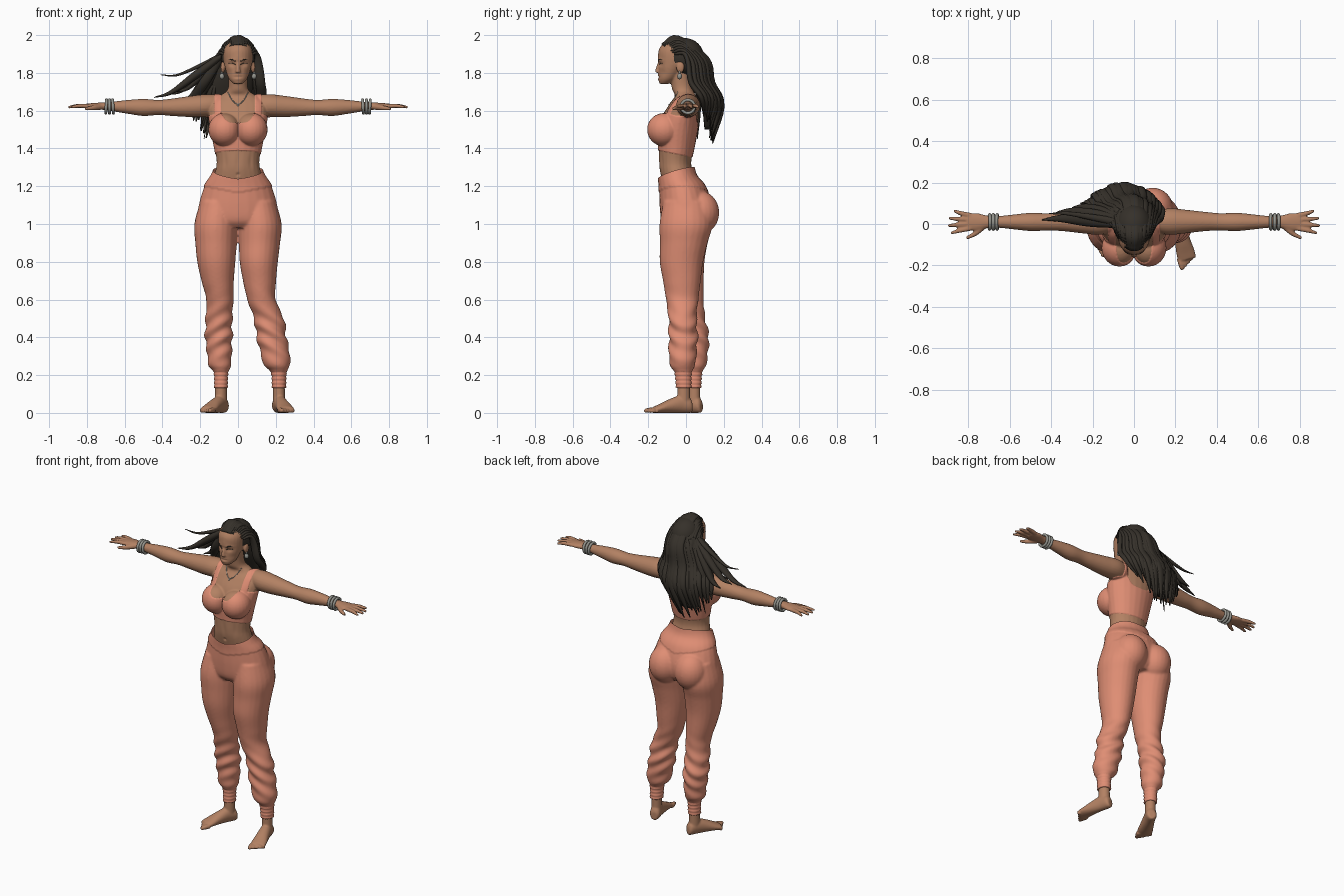
import bpy, bmesh, math, random
from mathutils import Vector, Matrix
from mathutils.bvhtree import BVHTree

random.seed(4)
if "Cube" in bpy.data.objects:
    bpy.data.objects.remove(bpy.data.objects["Cube"])

X, Y, Z = Vector((1, 0, 0)), Vector((0, 1, 0)), Vector((0, 0, 1))


def material(name, r, g, b, rough=0.7):
    m = bpy.data.materials.new(name)
    m.use_nodes = True
    m.diffuse_color = (r, g, b, 1)
    node = m.node_tree.nodes["Principled BSDF"]
    node.inputs["Base Color"].default_value = (r, g, b, 1)
    node.inputs["Roughness"].default_value = rough
    return m


SKIN = material("warm skin", .45, .22, .125)
CLOTH = material("coral cloth", .74, .27, .175)
HAIR = material("dark brown hair", .036, .03, .023)
METAL = material("dull silver", .3, .3, .27, .4)


def smooth_rows(rows, steps):
    """Spline through rows of (x, y, z, radius, radius)."""
    pts = [Vector(r) for r in rows]
    ext = [2 * pts[0] - pts[1]] + pts + [2 * pts[-1] - pts[-2]]
    out = []
    for i in range(len(pts) - 1):
        a, b, c, d = ext[i:i + 4]
        for k in range(steps):
            t = k / steps
            out.append(.5 * (2 * b + (c - a) * t + (2 * a - 5 * b + 4 * c - d) * t * t
                             + (3 * b - a - 3 * c + d) * t ** 3))
    return out + [pts[-1]]


def sweep(bm, rows, axes=None, ref=X, sides=24, steps=5):
    """Loft ellipses along rows, in fixed axes or turned with the path."""
    rows = smooth_rows(rows, steps)
    centres = [Vector(r[:3]) for r in rows]
    rings = []
    for i, r in enumerate(rows):
        if axes:
            u, v = axes
        else:
            t = (centres[min(i + 1, len(rows) - 1)] - centres[max(i - 1, 0)]).normalized()
            v = t.cross(ref).normalized()
            u = v.cross(t)
        ring = []
        for k in range(sides):
            a = math.tau * k / sides
            ring.append(bm.verts.new(centres[i] + u * max(r[3], .001) * math.cos(a)
                                     + v * max(r[4], .001) * math.sin(a)))
        rings.append(ring)
    for lo, hi in zip(rings, rings[1:]):
        for k in range(sides):
            j = (k + 1) % sides
            bm.faces.new((lo[k], lo[j], hi[j], hi[k]))
    bm.faces.new(rings[0][::-1])
    bm.faces.new(rings[-1])


def ball(bm, centre, radii):
    bmesh.ops.create_uvsphere(bm, u_segments=24, v_segments=16, radius=1,
                              matrix=Matrix.LocRotScale(Vector(centre), None, Vector(radii)))


def finish(name, bm, *mats):
    bmesh.ops.recalc_face_normals(bm, faces=bm.faces)
    mesh = bpy.data.meshes.new(name)
    bm.to_mesh(mesh)
    for m in mats:
        mesh.materials.append(m)
    for p in mesh.polygons:
        p.use_smooth = True
    ob = bpy.data.objects.new(name, mesh)
    bpy.context.collection.objects.link(ob)
    return ob


def fuse(bm, voxel, passes):
    """Blend overlapping solids into one continuous surface."""
    ob = finish("blend_helper", bm)
    mod = ob.modifiers.new("Remesh", "REMESH")
    mod.mode, mod.voxel_size = "VOXEL", voxel
    mod = ob.modifiers.new("Smooth", "SMOOTH")
    mod.factor, mod.iterations = .5, passes
    out = bmesh.new()
    out.from_object(ob, bpy.context.evaluated_depsgraph_get())
    bpy.data.objects.remove(ob)
    out.normal_update()
    return out


def cut(bm, rule):
    """Cut clean edges where the rule changes sign."""
    val = {v: rule(v.co) for v in bm.verts}
    new = set()
    for e in list(bm.edges):
        a, b = e.verts
        if val[a] * val[b] < 0:
            t = val[a] / (val[a] - val[b])
            new.add(bmesh.utils.edge_split(e, a, min(max(t, .03), .97))[1])
    for f in list(bm.faces):
        ends = [v for v in f.verts if v in new]
        if len(ends) == 2:
            bmesh.utils.face_split(f, ends[0], ends[1])
    bm.normal_update()


# Torso, neck and head
body = bmesh.new()
sweep(body, [(0, -.03, 1.2, .14, .09), (0, -.052, 1.28, .12, .087), (0, -.058, 1.33, .113, .086),
             (0, -.052, 1.4, .123, .093), (0, -.045, 1.5, .143, .105), (0, -.028, 1.58, .155, .094),
             (0, -.01, 1.64, .15, .073), (0, -.003, 1.68, .095, .056), (0, -.02, 1.715, .054, .054),
             (0, -.035, 1.8, .05, .052)], (X, Y))
sweep(body, [(0, -.115, 1.742, .024, .025), (0, -.1, 1.765, .046, .046), (0, -.085, 1.8, .061, .06),
             (0, -.07, 1.85, .073, .076), (0, -.06, 1.92, .075, .085), (0, -.05, 1.97, .05, .06)], (X, Y))
ball(body, (0, -.05, 1.88), (.078, .1, .1))
sweep(body, [(0, -.14, 1.855, .008, .008), (0, -.15, 1.825, .01, .01), (0, -.152, 1.802, .015, .011)])

for s in (1, -1):
    ball(body, (s * .07, -.115, 1.5), (.083, .087, .085))
    ball(body, (s * .08, -.03, 1.83), (.012, .022, .032))
    # Arm with palm, fingers and thumb
    arm = [(.1, .01, 1.63, .05, .055), (.17, .012, 1.627, .064, .06), (.25, .012, 1.622, .057, .056),
           (.35, .012, 1.618, .046, .046), (.42, .01, 1.617, .042, .04), (.5, .01, 1.617, .044, .045),
           (.58, .01, 1.62, .036, .037), (.66, .01, 1.622, .028, .026), (.71, .01, 1.624, .031, .02),
           (.76, .01, 1.624, .043, .017), (.805, .01, 1.624, .04, .013)]
    sweep(body, [(s * x, y, z, a, b) for x, y, z, a, b in arm], (Y, Z))
    for i, tip in enumerate((.872, .895, .9, .885)):
        sweep(body, [(s * .79, .042 - .021 * i, 1.624, .012, .012),
                     (s * (tip + .8) / 2, .052 - .028 * i, 1.625, .011, .011),
                     (s * tip, .064 - .036 * i, 1.618, .007, .007)], ref=Y, sides=12)
    sweep(body, [(s * .725, -.01, 1.62, .016, .014), (s * .765, -.045, 1.615, .014, .012),
                 (s * .81, -.068, 1.61, .008, .008)], ref=Z, sides=12)
    # Foot with toes, turned outward
    first = len(body.verts)
    sweep(body, [(0, .045, .03, .02, .026), (0, .03, .04, .031, .04), (0, -.02, .046, .034, .046),
                 (0, -.08, .036, .039, .036), (0, -.13, .024, .045, .024), (0, -.165, .016, .044, .016)], (X, Z))
    sweep(body, [(0, 0, .03, .032, .036), (0, 0, .1, .031, .034), (0, 0, .18, .03, .034)], (X, Y))
    for i in range(5):
        side = s * (.018 * i - .035)
        r = .014 - .0015 * i
        sweep(body, [(side, -.15, r, r, r), (side, -.18 + .005 * i, r, r, r),
                     (side, -.207 + .011 * i, r * .8, r * .7, r * .7)], (X, Z), sides=12)
    place, turn = (((.217, -.012, 0), .25) if s > 0 else ((-.09, .042, 0), -.47))
    bmesh.ops.transform(body, matrix=Matrix.Translation(place) @ Matrix.Rotation(turn, 4, "Z"),
                        verts=list(body.verts)[first:])

body = fuse(body, .0055, 3)

# Shallow sculpting on the front: x, z, width, height, depth
dents = [(0, 1.33, .012, .05, .004), (0, 1.262, .007, .008, .008), (0, 1.778, .022, .004, .004),
         (0, 1.787, .016, .005, -.004), (0, 1.767, .014, .005, -.004), (0, 1.5, .014, .05, .006)]
for s in (1, -1):
    dents += [(s * .032, 1.845, .016, .011, .007), (s * .032, 1.868, .022, .007, -.004),
              (s * .065, 1.33, .012, .04, .003), (s * .05, 1.8, .012, .016, .003)]
for v in body.verts:
    if v.co.y < -.09 and abs(v.co.x) < .12 and v.co.z > 1.2:
        v.co.y += sum(d * math.exp(-((v.co.x - x) / w) ** 2 - ((v.co.z - z) / h) ** 2)
                      for x, z, w, h, d in dents)


# Cropped top: hem, scooped neck and shoulder straps
def top_rule(p):
    x = abs(p.x)
    scoop = 1.535 + .05 * min((x / .085) ** 4, 1) - .35 * max(0, x - .12)
    return min(p.z - 1.36 + .2 * p.y, 1.73 - p.z, .19 - x, max(scoop - p.z, .018 - abs(x - .107)))


cut(body, top_rule)
for f in body.faces:
    f.material_index = int(top_rule(f.calc_center_median()) > 0)
raised = [v for v in body.verts if all(f.material_index for f in v.link_faces)]
for v, n in [(v, v.normal.copy()) for v in raised]:
    v.co += n * .004
surface = BVHTree.FromBMesh(body)
finish("body_and_top", body, SKIN, CLOTH)


def on_front(x, z, lift=0):
    return surface.ray_cast(Vector((x, -1, z)), Y)[0].y - lift


# Brows, lash lines and necklace laid on the skin
for s, side in ((1, "left"), (-1, "right")):
    for part, z, r in (("brow", 1.867, .0035), ("lashes", 1.848, .002)):
        bm = bmesh.new()
        sweep(bm, [(s * x, on_front(s * x, z + h), z + h, r * k, .002)
                   for x, h, k in ((.014, -.004, .8), (.032, .003, 1), (.05, .002, .5))],
              ref=Z, sides=8)
        finish(part + "_" + side, bm, HAIR)
bm = bmesh.new()
chain = [(.009 * i, 1.635 + .0018 * i * i) for i in range(-6, 7)]
sweep(bm, [(x, on_front(x, z), z, .0025, .0025) for x, z in chain], ref=Y, sides=8, steps=2)
ball(bm, (0, on_front(0, 1.63), 1.628), (.006, .004, .008))
finish("necklace", bm, METAL)

# Trousers: hips, seat and two separately posed legs
bm = bmesh.new()
sweep(bm, [(0, -.055, 1.34, .122, .095), (0, -.05, 1.29, .128, .095), (0, -.043, 1.25, .146, .103),
           (0, -.02, 1.2, .178, .122), (0, -.002, 1.1, .208, .138), (0, 0, 1.02, .215, .13),
           (0, 0, .98, .2, .1)], (X, Y))
left_leg = [(.105, 0, 1.12, .095, .12), (.117, 0, 1, .114, .14), (.114, -.012, .9, .109, .126),
            (.11, -.024, .8, .101, .115), (.114, -.022, .7, .088, .1), (.124, -.02, .6, .075, .086),
            (.163, -.018, .5, .08, .074), (.178, -.015, .4, .079, .076), (.2, -.018, .3, .077, .072),
            (.206, -.018, .25, .068, .066), (.216, -.015, .212, .042, .046), (.217, -.012, .13, .038, .042)]
right_leg = [(-.105, 0, 1.12, .095, .12), (-.117, 0, 1, .114, .14), (-.117, -.01, .9, .109, .125),
             (-.115, -.014, .8, .101, .112), (-.108, -.004, .7, .086, .098), (-.096, .01, .6, .072, .083),
             (-.101, .028, .5, .071, .074), (-.102, .044, .4, .072, .077), (-.098, .046, .3, .064, .068),
             (-.097, .045, .25, .06, .062), (-.09, .043, .212, .039, .043), (-.09, .042, .13, .037, .04)]
for leg in (left_leg, right_leg):
    sweep(bm, leg, (X, Y))
for s in (1, -1):
    ball(bm, (s * .09, .073, 1.06), (.1, .103, .115))
bm = fuse(bm, .007, 5)

# Waistband step, knee and calf folds, ribbed cuffs
for v, n in [(v, v.normal.copy()) for v in bm.verts]:
    x, y, z = v.co
    fold = math.exp(-((z - .42) / .13) ** 2) * math.sin(75 * z + 45 * abs(x) + 15 * y)
    push = .006 * fold if z > .22 else .0025 * math.sin(math.tau * z / .022)
    if z > 1.165 + .2 * abs(x):
        push += .004
    v.co += n * push


def waist_rule(p):
    return 1.24 + .3 * (p.y + .145) + .13 * abs(p.x) - p.z


cut(bm, waist_rule)
bmesh.ops.delete(bm, geom=[f for f in bm.faces if waist_rule(f.calc_center_median()) < 0], context="FACES")
finish("trousers", bm, CLOTH)

# Hair: inner mass, long combed locks, and blown wisps
bm = bmesh.new()
ball(bm, (0, -.01, 1.885), (.09, .105, .1))
sweep(bm, [(0, .03, 1.88, .085, .06), (-.03, .07, 1.75, .115, .05), (-.06, .125, 1.62, .11, .045),
           (-.1, .125, 1.5, .05, .025)], (X, Y))
LOCKS = 23
for i in range(LOCKS):
    u = 2 * i / (LOCKS - 1) - 1
    c = 1 - u * u
    j = random.uniform(-.006, .008)
    drop = random.uniform(-.03, .04) + .14 * u * u
    sweep(bm, [(.074 * u, -.058 - .07 * c, 1.9 + .05 * c, .012, .006),
               (.088 * u, -.01 - .035 * c, 1.905 + .08 * c + j / 2, .02, .012),
               (.108 * u - .004, .015 + .09 * c + j, 1.855 + .02 * c, .024, .014),
               (.148 * u - .03, .03 + .105 * c + j, 1.75, .026, .015),
               (.175 * u - .055, .085 + .1 * c + j, 1.63 + drop * .3, .024, .014),
               (.15 * u - .1, .1 + .035 * c + j, 1.45 + drop, .003, .003)], sides=10)
wisp_tips = [(-.445, .02, 1.67), (-.41, .05, 1.79), (-.37, .06, 1.685), (-.33, .04, 1.7),
             (-.3, .08, 1.65), (-.26, .1, 1.6), (-.18, .06, 1.45), (-.2, .1, 1.5)]
for i, tip in enumerate(wisp_tips):
    tip = Vector(tip)
    root = Vector((-.075, .0 + .008 * i, 1.9))
    mid = root.lerp(tip, .35) + Vector((-.012, .01, -.025))
    far = root.lerp(tip, .75) + Vector((0, .012, -.03 if tip.z > 1.6 else .03))
    slim = .5 if i in (1, 6) else 1
    sweep(bm, [(*root, .02, .015), (*mid, .03 * slim, .022 * slim), (*far, .018 * slim, .012 * slim),
               (*tip, .002, .002)], ref=Y, sides=10)
finish("hair", bm, HAIR)

# Earrings and stacked bracelets
for s, side in ((1, "left"), (-1, "right")):
    bm = bmesh.new()
    ball(bm, (s * .085, -.034, 1.803), (.006, .006, .008))
    ball(bm, (s * .085, -.034, 1.782), (.013, .013, .016))
    finish("earring_" + side, bm, METAL)
    for i in range(3):
        bpy.ops.mesh.primitive_torus_add(location=(s * (.662 + .018 * i), .01, 1.622),
                                         rotation=(0, math.pi / 2 + .06 * (i - 1), 0),
                                         major_radius=.035, minor_radius=.008,
                                         major_segments=32, minor_segments=10)
        ring = bpy.context.object
        ring.name = f"bracelet_{side}_{i + 1}"
        ring.data.materials.append(METAL)
        bpy.ops.object.shade_smooth()
